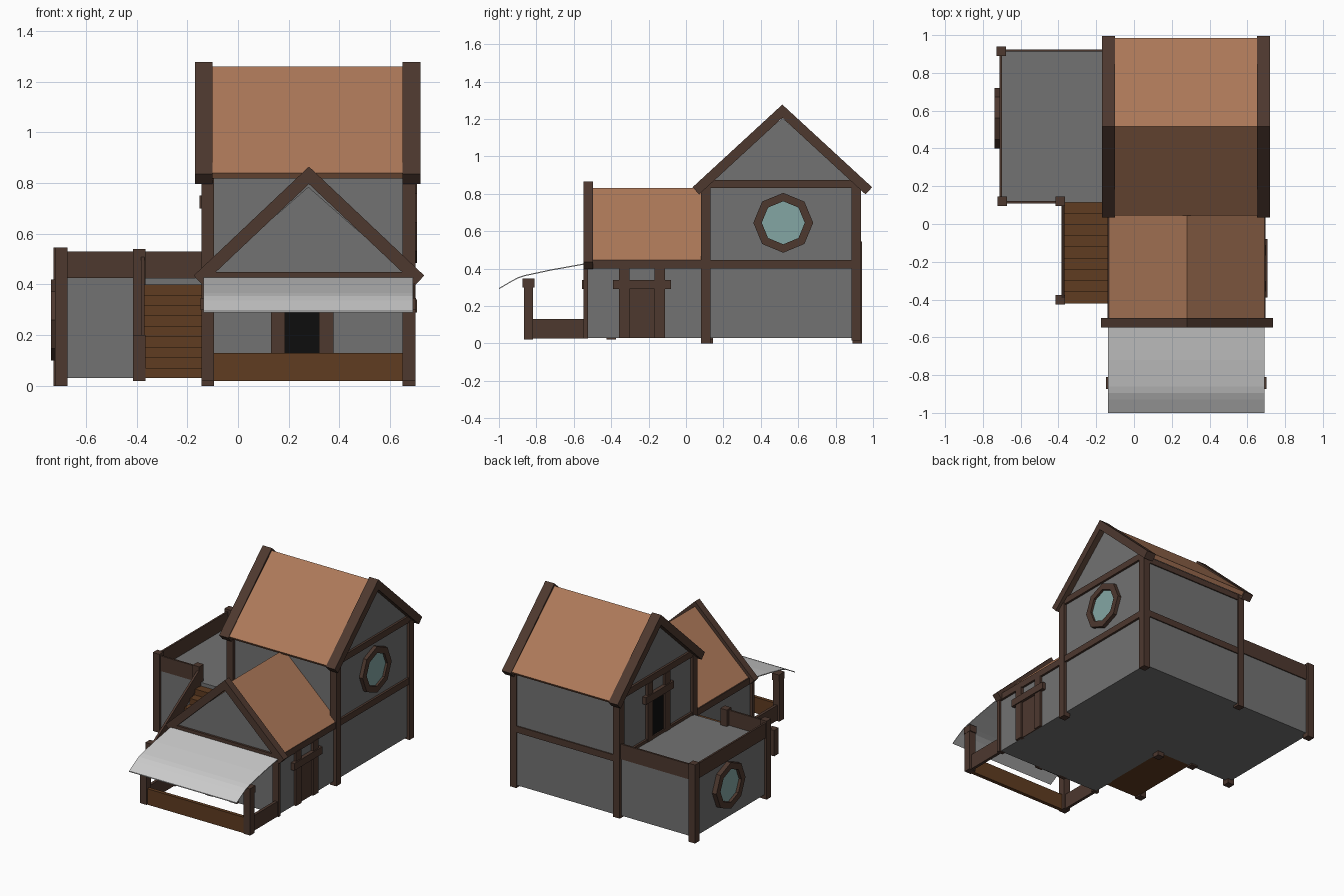
import bpy, bmesh, math

if "Cube" in bpy.data.objects:
    bpy.data.objects.remove(bpy.data.objects["Cube"])

def material(name, rgb):
    m = bpy.data.materials.new(name)
    m.diffuse_color = (*rgb, 1)
    m.use_nodes = True
    m.node_tree.nodes["Principled BSDF"].inputs["Base Color"].default_value = m.diffuse_color
    return m

WOOD = material("dark_wood", (0.075, 0.040, 0.028))
PLANK = material("plank", (0.115, 0.045, 0.015))
ROOF = material("clay_roof", (0.42, 0.19, 0.10))
WALL = material("plaster", (0.17, 0.17, 0.17))
GLASS = material("glass", (0.23, 0.38, 0.37))
DARK = material("dark_doorway", (0.004, 0.004, 0.004))

def finish(name, bm, mat):
    bmesh.ops.recalc_face_normals(bm, faces=bm.faces)
    me = bpy.data.meshes.new(name)
    bm.to_mesh(me)
    bm.free()
    ob = bpy.data.objects.new(name, me)
    bpy.context.collection.objects.link(ob)
    if mat:
        me.materials.append(mat)
    return ob

def prism(name, pts, axis, a, b, mat=None):
    """Extrude a (horizontal, z) profile along x or y from a to b."""
    bm = bmesh.new()
    co = (lambda p, d: (d, p[0], p[1])) if axis == 'x' else (lambda p, d: (p[0], d, p[1]))
    f = bm.faces.new([bm.verts.new(co(p, a)) for p in pts])
    ext = bmesh.ops.extrude_face_region(bm, geom=[f])['geom']
    step = (b - a, 0, 0) if axis == 'x' else (0, b - a, 0)
    bmesh.ops.translate(bm, vec=step, verts=[v for v in ext if isinstance(v, bmesh.types.BMVert)])
    return finish(name, bm, mat)

def box(name, x0, x1, y0, y1, z0, z1, mat=WOOD):
    return prism(name, [(x0, z0), (x1, z0), (x1, z1), (x0, z1)], 'y', y0, y1, mat)

def post(name, x, y, z0, z1, w=0.05):
    box(name, x - w/2, x + w/2, y - w/2, y + w/2, z0, z1)

def chevron(name, c, half, apex, eave, t, axis, a, b, mat):
    """Two roof slopes of thickness t with square-cut eaves."""
    ang = math.atan2(apex - eave, half)
    dx, dz = t * math.sin(ang), t * math.cos(ang)
    prism(name, [(c - half, eave), (c, apex), (c + half, eave),
                 (c + half - dx, eave - dz), (c, apex - t / math.cos(ang)),
                 (c - half + dx, eave - dz)], axis, a, b, mat)

def gable_body(name, h0, h1, eave, apex, axis, a, b):
    prism(name, [(h0, 0.03), (h1, 0.03), (h1, eave), ((h0 + h1)/2, apex), (h0, eave)],
          axis, a, b, WALL)

def door(name, axis, plane, out, c, z0, lintel, top, mat):
    """Doorway on a wall: panel, two jambs and a lintel."""
    def part(n, h0, h1, za, zb, d, m=WOOD):
        prism(f"{name}_{n}", [(h0, za), (h1, za), (h1, zb), (h0, zb)],
              axis, plane - out*0.01, plane + out*d, m)
    part("panel", c - 0.08, c + 0.08, z0, lintel + 0.01, 0.006, mat)
    for s, n in ((-1, "jamb_a"), (1, "jamb_b")):
        part(n, c + s*0.095 - 0.028, c + s*0.095 + 0.028, z0, top, 0.018)
    part("lintel", c - 0.155, c + 0.155, lintel, lintel + 0.05, 0.026)

def window(name, plane, out, y, z):
    """Octagonal window facing along x."""
    def ring(r):
        return [(y + r*math.sin(i*math.pi/4), z + r*math.cos(i*math.pi/4)) for i in range(8)]
    bm = bmesh.new()
    loops = [[bm.verts.new((d, *p)) for p in ring(r)]
             for r, d in ((0.16, plane), (0.16, plane + out), (0.115, plane + out), (0.115, plane))]
    for k in range(4):
        p, q = loops[k], loops[(k + 1) % 4]
        for i in range(8):
            j = (i + 1) % 8
            bm.faces.new((p[i], p[j], q[j], q[i]))
    finish(name + "_frame", bm, WOOD)
    prism(name + "_glass", ring(0.12), 'x', plane - out*0.2, plane + out*0.4, GLASS)

# Main two-storey house
gable_body("main_walls", 0.105, 0.925, 0.84, 1.205, 'x', -0.125, 0.68)
chevron("main_roof", 0.515, 0.47, 1.26, 0.84, 0.03, 'x', -0.11, 0.66, ROOF)
for n, a, b in (("left", -0.17, -0.10), ("right", 0.65, 0.72)):
    chevron(f"main_roof_trim_{n}", 0.515, 0.48, 1.277, 0.835, 0.052, 'x', a, b, WOOD)
for n, x in (("left", -0.12), ("right", 0.675)):
    post(f"main_post_front_{n}", x, 0.105, 0.0, 0.84)
    post(f"main_post_back_{n}", x, 0.91, 0.015, 0.84)
    box(f"main_gable_beam_{n}", x - 0.02, x + 0.02, 0.085, 0.93, 0.83, 0.875)
    box(f"main_mid_beam_{n}", x - 0.02, x + 0.02, 0.085, 0.93, 0.40, 0.445)
box("main_back_beam", -0.12, 0.675, 0.90, 0.933, 0.40, 0.445)
box("main_back_eave_beam", -0.12, 0.675, 0.90, 0.933, 0.80, 0.84)
window("upper_window", 0.68, 0.026, 0.52, 0.645)
door("terrace_door", 'x', -0.125, -1, 0.50, 0.425, 0.70, 0.83, DARK)

# Front wing
gable_body("wing_walls", -0.125, 0.68, 0.43, 0.785, 'y', -0.53, 0.12)
chevron("wing_roof", 0.28, 0.412, 0.83, 0.445, 0.02, 'y', -0.505, 0.12, ROOF)
chevron("wing_roof_trim", 0.28, 0.455, 0.865, 0.435, 0.05, 'y', -0.547, -0.497, WOOD)
box("wing_gable_beam", -0.14, 0.70, -0.545, -0.51, 0.405, 0.45)
for n, x in (("left", -0.12), ("right", 0.675)):
    box(f"wing_side_beam_{n}", x - 0.02, x + 0.02, -0.52, 0.09, 0.40, 0.445)
    box(f"wing_corner_post_{n}", x - 0.025, x + 0.02, -0.547, -0.525, 0.025, 0.41)
door("front_door", 'y', -0.53, -1, 0.253, 0.03, 0.29, 0.41, DARK)
door("side_door", 'x', 0.68, 1, -0.235, 0.03, 0.29, 0.405, WOOD)

# Porch with low walls and awning
for n, x in (("left", -0.12), ("right", 0.675)):
    post(f"porch_post_{n}", x, -0.842, 0.02, 0.345)
    box(f"porch_post_cap_{n}", x - 0.027, x + 0.027, -0.873, -0.81, 0.30, 0.347)
    box(f"porch_side_board_{n}", x - 0.01, x + 0.01, -0.82, -0.53, 0.025, 0.13)
box("porch_front_board", -0.10, 0.655, -0.86, -0.835, 0.02, 0.13, PLANK)
sheet = [(-0.53, 0.424), (-0.72, 0.39), (-0.86, 0.36), (-0.895, 0.349), (-0.93, 0.331), (-1.0, 0.29)]
prism("awning", sheet + [(y, z + 0.006) for y, z in reversed(sheet)], 'x', -0.137, 0.69)

# Left annex with roof terrace
box("annex_walls", -0.705, -0.12, 0.115, 0.918, 0.03, 0.425, WALL)
box("terrace_rail_left", -0.713, -0.70, 0.11, 0.925, 0.425, 0.53)
box("terrace_rail_back", -0.713, -0.12, 0.912, 0.925, 0.425, 0.53)
box("terrace_rail_front", -0.713, -0.39, 0.108, 0.121, 0.425, 0.53)
post("annex_post_front", -0.697, 0.12, 0.0, 0.545)
post("annex_post_back", -0.703, 0.915, 0.0, 0.545)
post("stair_post_top", -0.39, 0.12, 0.02, 0.54)
window("annex_window", -0.705, -0.033, 0.56, 0.26)

# Outside stairs with sloping rail
n, y0, y1, z0, z1 = 9, -0.42, 0.115, 0.03, 0.40
run, rise = (y1 - y0)/n, (z1 - z0)/n
steps = [(y1, z0), (y0, z0)]
for i in range(n):
    steps += [(y0 + i*run, z0 + (i + 1)*rise), (y0 + (i + 1)*run, z0 + (i + 1)*rise)]
prism("stairs", steps, 'x', -0.372, -0.12, PLANK)
post("stair_post_bottom", -0.39, -0.40, 0.02, 0.20)
prism("stair_rail", [(-0.40, 0.09), (0.12, 0.42), (0.12, 0.525), (-0.40, 0.195)],
      'x', -0.383, -0.368, WOOD)
